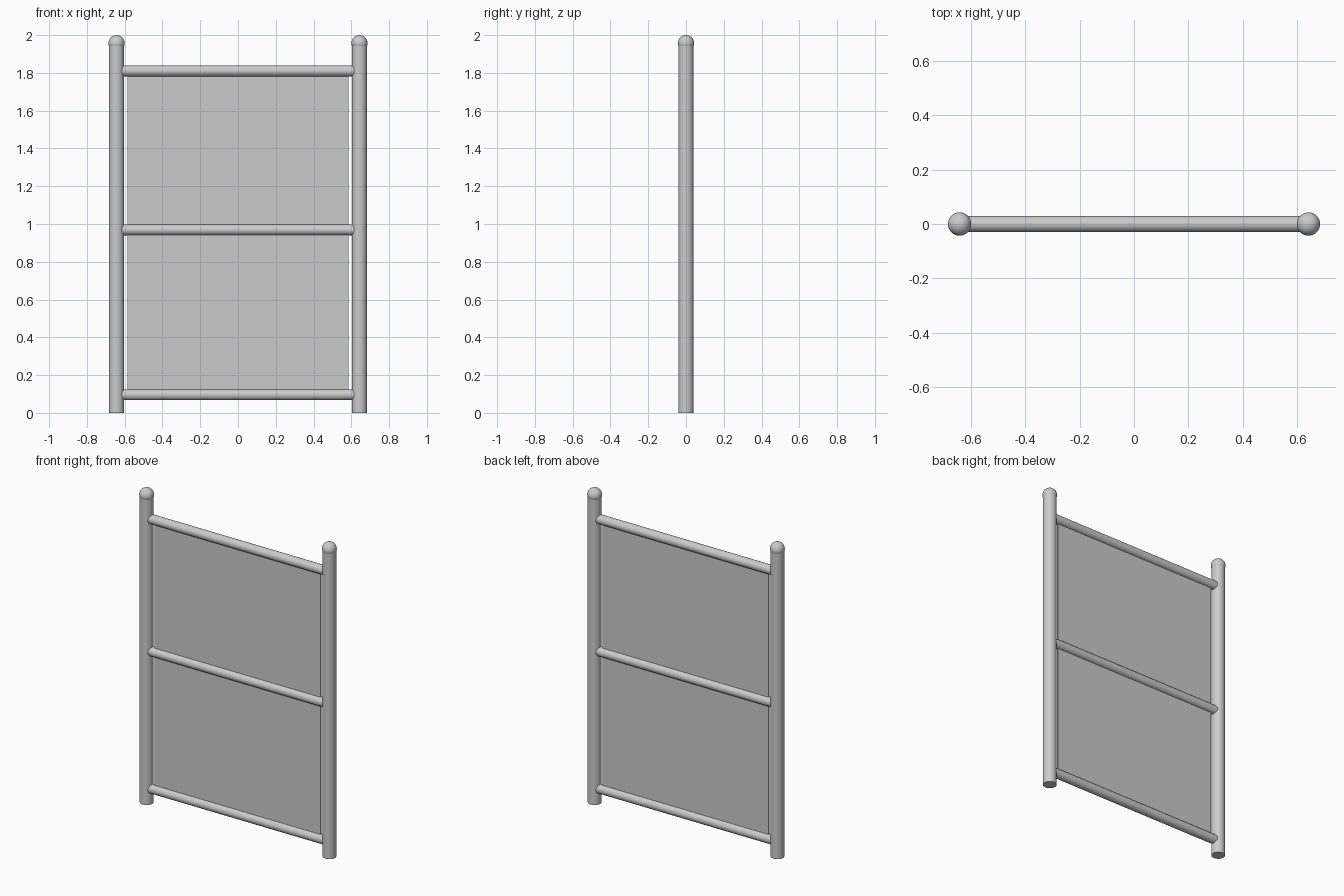
import bpy
from math import pi, radians

if "Cube" in bpy.data.objects:
    bpy.data.objects.remove(bpy.data.objects["Cube"])

POST_X, POST_R = 0.643, 0.04
CAP_R = 0.043
RAIL_R = 0.029
RAIL_Z = {"bottom": 0.096, "middle": 0.969, "top": 1.81}


def smooth(name):
    obj = bpy.context.object
    obj.name = name
    bpy.ops.object.shade_smooth_by_angle(angle=radians(40))
    return obj


def rod(name, radius, length, location, rotation=(0, 0, 0)):
    bpy.ops.mesh.primitive_cylinder_add(vertices=32, radius=radius, depth=length,
                                        location=location, rotation=rotation)
    return smooth(name)


# Upright posts with ball caps
for side, sx in (("left", -1), ("right", 1)):
    cap_z = 2.0 - CAP_R
    rod(f"{side}_post", POST_R, cap_z, (sx * POST_X, 0, cap_z / 2))
    bpy.ops.mesh.primitive_uv_sphere_add(segments=32, ring_count=16, radius=CAP_R,
                                         location=(sx * POST_X, 0, cap_z))
    smooth(f"{side}_ball_cap")

# Horizontal rails, ending inside the posts
for level, z in RAIL_Z.items():
    rod(f"{level}_rail", RAIL_R, 2 * (POST_X - 0.015), (0, 0, z), (0, pi / 2, 0))

# Thin infill panel between bottom and top rail, clear of the posts
height = RAIL_Z["top"] - RAIL_Z["bottom"]
bpy.ops.mesh.primitive_cube_add(size=1, location=(0, 0, RAIL_Z["bottom"] + height / 2))
panel = bpy.context.object
panel.name = "infill_panel"
panel.scale = (1.168, 0.01, height)
bpy.ops.object.transform_apply(location=False, rotation=False, scale=True)
